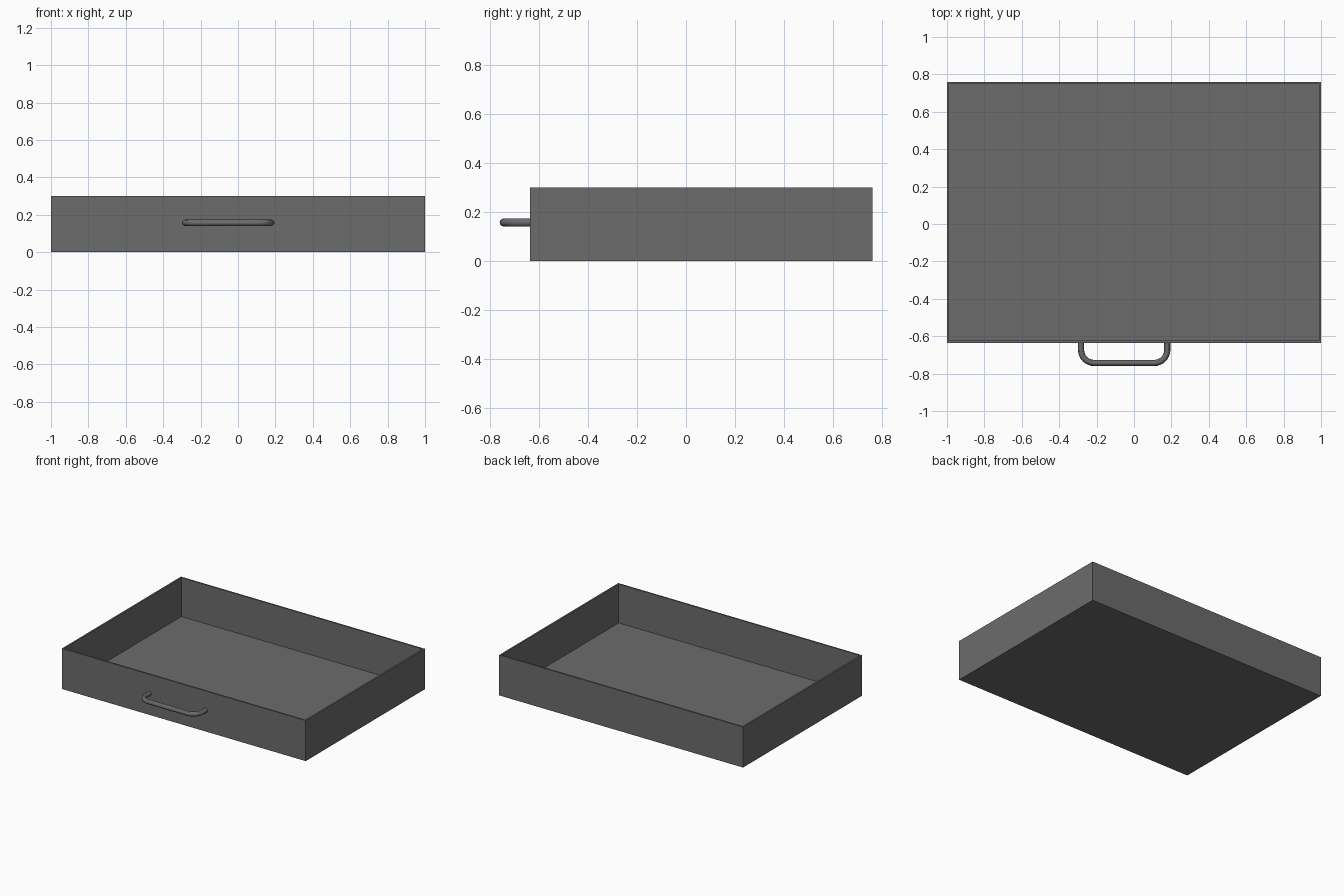
import bpy, bmesh
from math import sin, cos, pi
from mathutils import Vector, Matrix

cube = bpy.data.objects.get("Cube")
if cube:
    bpy.data.objects.remove(cube, do_unlink=True)


def make_material(name, value):
    mat = bpy.data.materials.new(name)
    mat.use_nodes = True
    colour = (value, value, value, 1)
    mat.diffuse_color = colour
    mat.node_tree.nodes["Principled BSDF"].inputs["Base Color"].default_value = colour
    return mat


grey = make_material("dark grey", 0.15)

# Drawer tray: a box whose top is inset and pushed down to leave thin walls
FRONT, BACK, HEIGHT, WALL = -0.635, 0.76, 0.30, 0.012
bm = bmesh.new()
bmesh.ops.create_cube(bm, size=1)
bmesh.ops.scale(bm, vec=(2, BACK - FRONT, HEIGHT), verts=bm.verts)
bmesh.ops.translate(bm, vec=(0, (FRONT + BACK) / 2, HEIGHT / 2), verts=bm.verts)
top = max(bm.faces, key=lambda f: f.calc_center_median().z)
bmesh.ops.inset_region(bm, faces=[top], thickness=WALL, use_even_offset=True)
floor = bmesh.ops.extrude_discrete_faces(bm, faces=[top])["faces"][0]
bmesh.ops.translate(bm, vec=(0, 0, WALL - HEIGHT), verts=floor.verts)
bmesh.ops.recalc_face_normals(bm, faces=bm.faces)
mesh = bpy.data.meshes.new("drawer_tray")
bm.to_mesh(mesh)
bm.free()
mesh.materials.append(grey)
tray = bpy.data.objects.new("drawer_tray", mesh)
bpy.context.collection.objects.link(tray)

# Pull handle: round bar swept along a U with rounded corners
LEFT, RIGHT, OUT, BEND, Z = -0.283, 0.178, -0.743, 0.07, 0.157
STEPS = 8


def corner(cx, start):
    """Quarter-circle bend around (cx, OUT + BEND)."""
    angles = [start + pi / 2 * i / STEPS for i in range(STEPS + 1)]
    return [(cx + BEND * cos(a), OUT + BEND + BEND * sin(a)) for a in angles]


path = [(LEFT, FRONT + WALL / 2)]
path += corner(LEFT + BEND, pi) + corner(RIGHT - BEND, 1.5 * pi)
path += [(RIGHT, FRONT + WALL / 2)]

curve = bpy.data.curves.new("pull_handle", "CURVE")
curve.dimensions = "3D"
curve.bevel_depth = 0.0165
curve.bevel_resolution = 4
curve.use_fill_caps = True
spline = curve.splines.new("POLY")
spline.points.add(len(path) - 1)
for point, (x, y) in zip(spline.points, path):
    point.co = (x, y, Z, 1)
curve.materials.append(grey)
handle = bpy.data.objects.new("pull_handle", curve)
bpy.context.collection.objects.link(handle)

bpy.ops.object.select_all(action="DESELECT")
handle.select_set(True)
bpy.context.view_layer.objects.active = handle
bpy.ops.object.convert(target="MESH")
bpy.ops.object.shade_smooth_by_angle()
